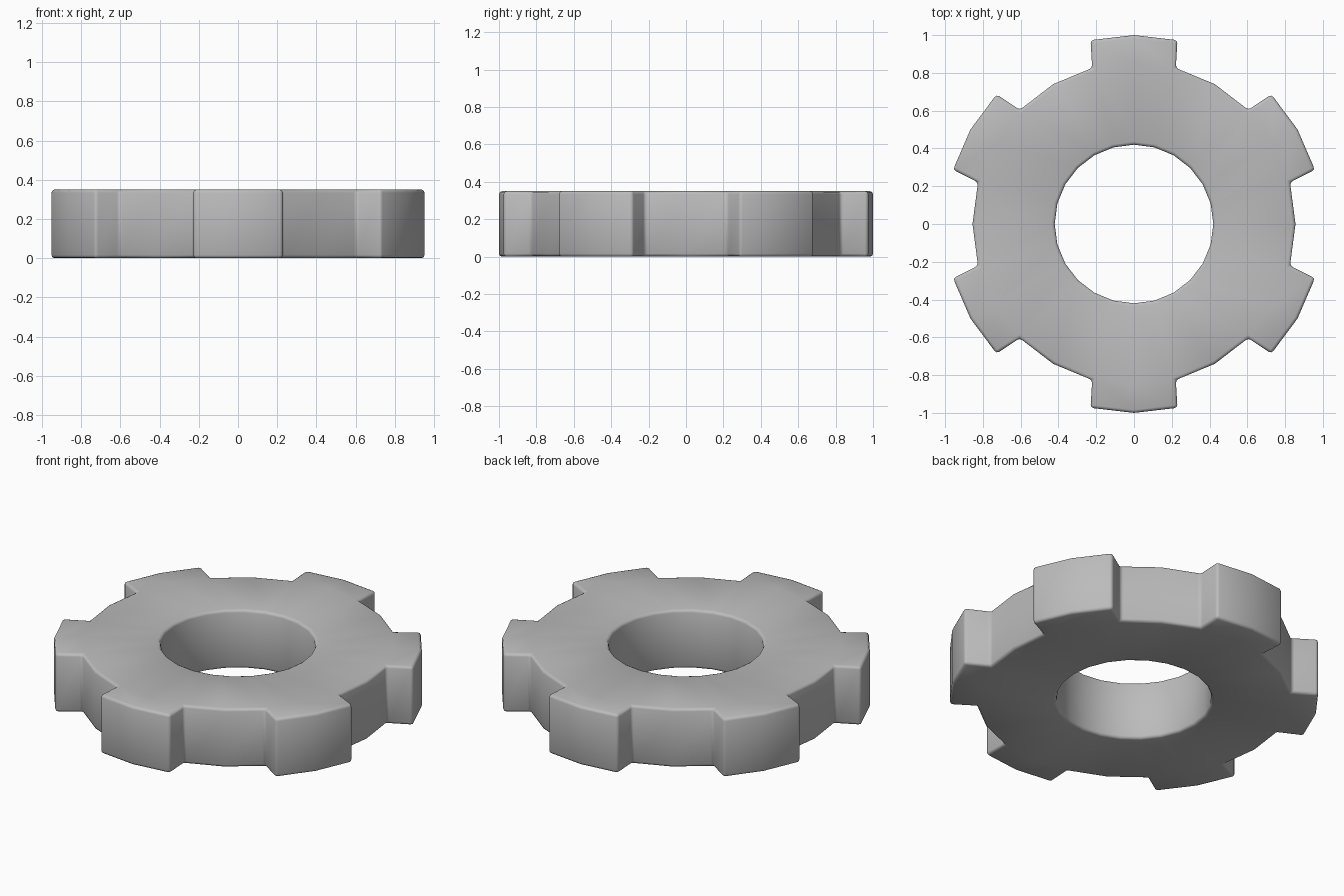
import bpy, bmesh, math

if "Cube" in bpy.data.objects:
    bpy.data.objects.remove(bpy.data.objects["Cube"])

H, R_HOLE, R_BODY, R_TIP = 0.35, 0.42, 0.855, 1.0
STEPS = 24          # hole and body points, 15 degrees apart
FLARE = 13.3        # half angle of a tooth tip in degrees

bm = bmesh.new()


def column(radius, degrees):
    """A bottom and top vertex at a polar position."""
    a = math.radians(degrees)
    x, y = radius * math.cos(a), radius * math.sin(a)
    return bm.verts.new((x, y, 0)), bm.verts.new((x, y, H))


hole = [column(R_HOLE, i * 15) for i in range(STEPS)]
body = [column(R_BODY, i * 15) for i in range(STEPS)]


def caps(inner, outer):
    """Bottom and top faces between two neighbouring pairs of columns."""
    (a, b), (c, d) = inner, outer
    for k in (0, 1):
        bm.faces.new((a[k], c[k], d[k], b[k]))


def wall(a, b):
    bm.faces.new((a[0], b[0], b[1], a[1]))


# ring body with centre hole
for i in range(STEPS):
    j = (i + 1) % STEPS
    caps((hole[i], hole[j]), (body[i], body[j]))
    wall(hole[j], hole[i])
    if i % 4 not in (1, 2):
        wall(body[i], body[j])

# six teeth centred on 30, 90, 150 ... degrees
for t in range(6):
    i = t * 4 + 1
    root = [body[(i + k) % STEPS] for k in range(3)]
    tip = [column(R_TIP, t * 60 + 30 + o) for o in (-FLARE, 0, FLARE)]
    for k in (0, 1):
        caps((root[k], root[k + 1]), (tip[k], tip[k + 1]))
        wall(tip[k], tip[k + 1])
    wall(root[0], tip[0])
    wall(tip[2], root[2])

bmesh.ops.recalc_face_normals(bm, faces=bm.faces)
for f in bm.faces:
    f.smooth = True
mesh = bpy.data.meshes.new("gear_ring")
bm.to_mesh(mesh)
bm.free()
gear = bpy.data.objects.new("gear_ring", mesh)
bpy.context.collection.objects.link(gear)

# small rounded edges
bev = gear.modifiers.new("rounded_edges", 'BEVEL')
bev.width = 0.016
bev.segments = 2
bev.limit_method = 'ANGLE'
bev.angle_limit = math.radians(30)

grey = bpy.data.materials.new("plain_grey")
grey.diffuse_color = (0.5, 0.5, 0.5, 1)
grey.use_nodes = True
grey.node_tree.nodes["Principled BSDF"].inputs["Base Color"].default_value = grey.diffuse_color
mesh.materials.append(grey)
